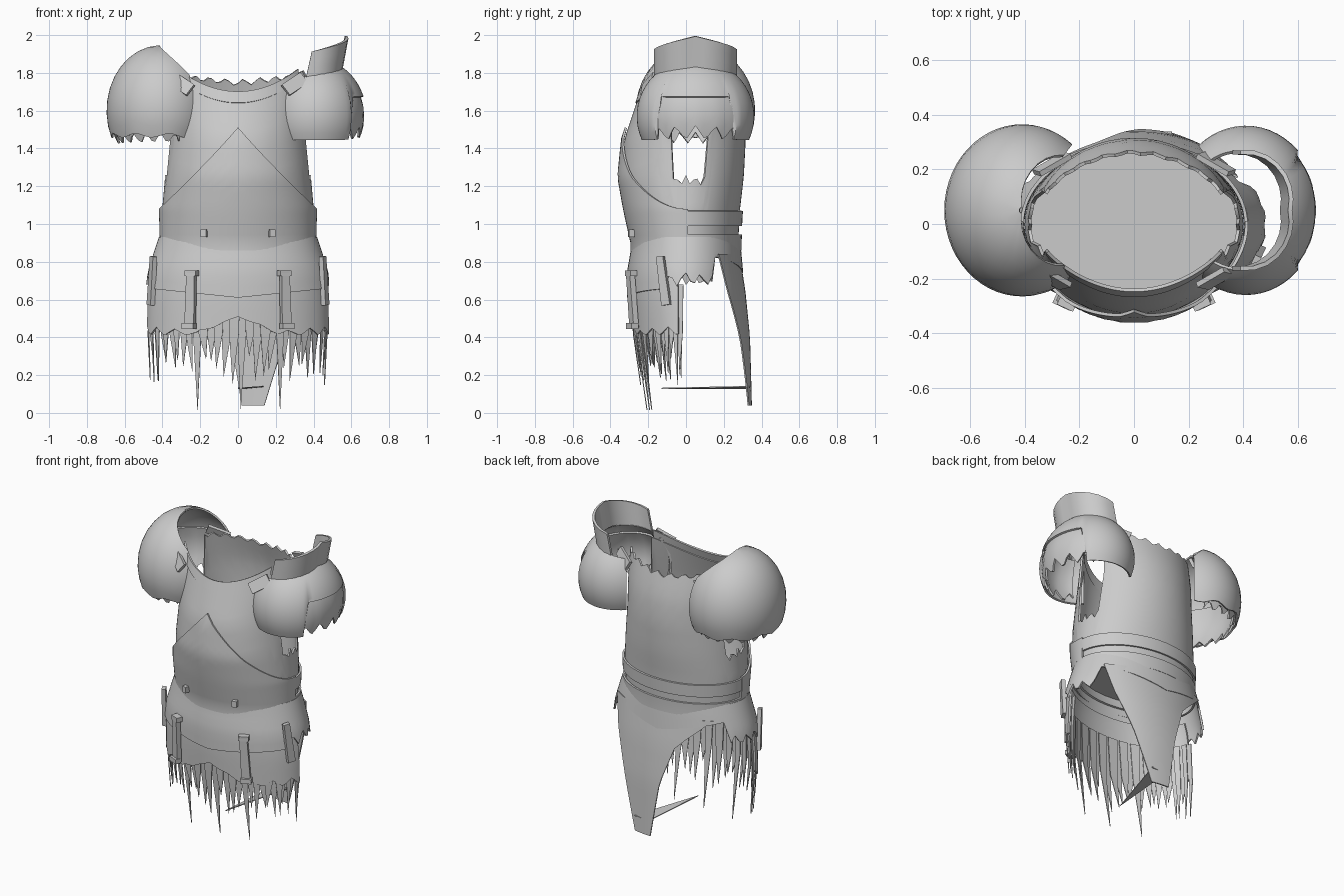
import bpy, bmesh, math, random
from math import sin, cos, pi, radians
from mathutils import Vector, Matrix

random.seed(4)
if "Cube" in bpy.data.objects:
    bpy.data.objects.remove(bpy.data.objects["Cube"], do_unlink=True)

GREY = (0.6, 0.6, 0.6, 1)
steel = bpy.data.materials.new("plain grey")
steel.use_nodes = True
steel.diffuse_color = GREY
steel.node_tree.nodes["Principled BSDF"].inputs["Base Color"].default_value = GREY

# Profiles: height, half width, front depth, back depth
BODY = [(.9, .39, .27, .27), (1.08, .395, .31, .28), (1.25, .38, .34, .30), (1.45, .36, .32, .31),
        (1.6, .36, .27, .30), (1.72, .36, .23, .27), (1.82, .36, .20, .24)]
SKIRT = [(0, .47, .23, .3), (.4, .49, .29, .3), (.6, .485, .30, .3), (.75, .465, .30, .29),
         (.86, .43, .28, .28), (.95, .40, .27, .27)]
# Tail: height, left edge, right edge, depth
TAIL = [(.04, .02, .14, .345), (.4, -.04, .25, .335), (.65, -.13, .34, .31), (.84, -.34, .38, .28)]


def interp(table, z):
    z = min(max(z, table[0][0]), table[-1][0])
    for a, b in zip(table, table[1:]):
        if z <= b[0]:
            k = (z - a[0]) / (b[0] - a[0])
            return [p + (q - p) * k for p, q in zip(a, b)][1:]


def ring(table, t, z, off=0.0):
    w, f, b = interp(table, z)
    s = sin(t)
    return Vector(((w + off) * cos(t), ((f if s < 0 else b) + off) * s, z))


def zig(u, n):
    return abs((u * n) % 1 * 2 - 1)


def finish(name, bm, thick):
    me = bpy.data.meshes.new(name)
    bm.to_mesh(me)
    bm.free()
    me.materials.append(steel)
    ob = bpy.data.objects.new(name, me)
    bpy.context.collection.objects.link(ob)
    bpy.ops.object.select_all(action='DESELECT')
    ob.select_set(True)
    bpy.context.view_layer.objects.active = ob
    if thick:
        mod = ob.modifiers.new("thickness", 'SOLIDIFY')
        mod.thickness = thick
        mod.offset = 0
        bpy.ops.object.convert(target='MESH')
    bpy.ops.object.shade_smooth_by_angle(angle=radians(35))
    return ob


def surface(name, fn, nu, nv, thick=.012, closed=False):
    bm = bmesh.new()
    cols = [[bm.verts.new(fn(i / nu, j / nv)) for j in range(nv + 1)]
            for i in range(nu if closed else nu + 1)]
    for i in range(nu):
        a, b = cols[i], cols[(i + 1) % len(cols)]
        for j in range(nv):
            bm.faces.new((a[j], b[j], b[j + 1], a[j + 1]))
    return finish(name, bm, thick)


def band(name, table, t0, t1, low, high, off=0.0, nu=48, nv=6, thick=.012):
    """Wrapped plate between two edge heights, each a function of angle."""
    def fn(u, v):
        t = radians(t0 + (t1 - t0) * u)
        a, b = low(t), high(t)
        return ring(table, t, a + (b - a) * v, off)
    return surface(name, fn, nu, nv, thick, t1 - t0 == 360)


def flat(name, points, thick=.006):
    bm = bmesh.new()
    bm.faces.new([bm.verts.new(p) for p in points])
    return finish(name, bm, thick)


def box(name, loc, size, rot=(0, 0, 0), taper=1.0):
    bm = bmesh.new()
    bmesh.ops.create_cube(bm, size=1)
    for v in bm.verts:
        if v.co.z > 0:
            v.co.x *= taper
        v.co = Vector(a * b for a, b in zip(v.co, size))
    for axis, angle in zip('XYZ', rot):
        bmesh.ops.rotate(bm, verts=bm.verts, matrix=Matrix.Rotation(radians(angle), 3, axis))
    bmesh.ops.translate(bm, verts=bm.verts, vec=loc)
    return finish(name, bm, 0)


# Torso shell with neck opening and torn arm holes
def neck(t):
    c = abs(cos(t))
    if sin(t) < 0:
        return 1.645 + .13 * (c / .9) ** 2
    return 1.73 + .04 * c + .035 * zig(t, 4)


def torso_top(t):
    s = sin(t)
    if -.2 < s < .35:
        return 1.2 + .06 * zig(s, 6)
    return 1.5 if abs(cos(t)) > .92 else neck(t)


band("torso", BODY, 0, 360, lambda t: .9, torso_top, nu=96, nv=14)
band("lower_breastplate", BODY, -182, 2, lambda t: .94,
     lambda t: 1.51 - .43 * abs(cos(t)), off=.018, nv=10)
band("neck_collar", BODY, -150, -30, lambda t: neck(t) - .005, lambda t: neck(t) + .055, off=.006, nv=2)
band("back_rib", BODY, -8, 188, lambda t: .99, lambda t: 1.07, off=.016, nv=2)
band("belt", BODY, 0, 360, lambda t: .86, lambda t: .945, off=.018, nu=64, nv=2)
flat("waist_floor", [ring(BODY, i * pi / 16, .96, -.01) for i in range(32)])


# Hip plates and hanging skirt
def hip_edge(t):
    s = sin(t)
    if s < -.35:
        return .61 + .05 * abs(cos(t))
    if s < .5:
        return .67 + .07 * zig(t, 4)
    return .74 + .1 * abs(cos(t))


band("hip_plate", SKIRT, 0, 360, hip_edge, lambda t: .93, off=.006, nu=80)
band("under_skirt", SKIRT, -172, -8,
     lambda t: .51 - .1 * min(1, abs(cos(t)) * 2.2) + .05 * zig(t, 3) * abs(cos(t)),
     lambda t: .82, off=-.008, nu=60)

bm = bmesh.new()
COUNT = 34
for i in range(COUNT):
    t = radians(-176 + 172 * (i + .5) / COUNT)
    tip = random.uniform(.14, .3)
    if i in (11, 17, 22):
        tip = .015
    half = radians(random.uniform(3.2, 4.6))
    off = -.012 - .014 * (i % 2)
    a, b = (ring(SKIRT, t + k * half, .68, off) for k in (-1, 1))
    c, d = (ring(SKIRT, t + k * half * .75, .42, off) for k in (-1, 1))
    e = ring(SKIRT, t + random.uniform(-.04, .04), tip, off)
    a, b, c, d, e = (bm.verts.new(p) for p in (a, b, c, d, e))
    bm.faces.new((a, b, d, c))
    bm.faces.new((c, d, e))
finish("skirt_strips", bm, .005)


def tail(u, v):
    z = .04 + .8 * v
    left, right, depth = interp(TAIL, z)
    x = left + (right - left) * u
    return x, depth * math.sqrt(1 - (x / .48) ** 2), z


surface("back_tail", tail, 12, 12, .008)
flat("loose_thread", [(.14, .34, .14), (.04, .34, .13), (0, -.13, .13)])

# Tabs, rivets and shoulder straps, mirrored
for side, word in ((1, "left"), (-1, "right")):
    box(word + "_front_tab", (side * .25, -.285, .6), (.055, .03, .3), (3, -side * 3, side * 25), .85)
    box(word + "_tab_cap", (side * .245, -.29, .74), (.065, .04, .03), (0, 0, side * 25))
    box(word + "_tab_end", (side * .26, -.285, .46), (.068, .04, .03), (0, 0, side * 25))
    box(word + "_side_tab", (side * .455, -.12, .7), (.05, .025, .26), (0, -side * 8, side * 65), .8)
    box(word + "_rivet", (side * .18, -.29, .95), (.03, .03, .04), (0, 0, side * 15))
    box(word + "_shoulder_strap", (side * .3, -.2, 1.74), (.13, .02, .07), (-25, -side * 30, side * 30))
    box(word + "_back_strap", (side * .3, .22, 1.76), (.14, .02, .06), (20, -side * 20, -side * 30))


# Shoulder guards: partial domes whose edges follow angle rules
def dome_point(side, centre_z, radii, a, lat, scale=1.0):
    rx, ry, rz = (r * scale for r in radii)
    return Vector((side * (.41 + rx * cos(a) * cos(lat)), .05 + ry * sin(a) * cos(lat),
                   centre_z + rz * sin(lat)))


def dome(name, side, centre_z, radii, spread, low, high, scale=1.0, nu=40, nv=10):
    def fn(u, v):
        deg = spread * (2 * u - 1)
        lat = low(deg) + (high(deg) - low(deg)) * v
        return dome_point(side, centre_z, radii, radians(deg), radians(lat), scale)
    return surface(name, fn, nu, nv)


RIGHT = (-1, 1.6, (.28, .31, .34))
LEFT = (1, 1.57, (.265, .305, .3))


def left_rim(d):
    return 60 - 20 * abs(d) / 130


dome("right_shoulder_guard", *RIGHT, 130, lambda d: -20 - 5 * zig(d, 1 / 40),
     lambda d: 88 if abs(d) < 80 else 88 - 1.1 * (abs(d) - 80))
dome("right_shoulder_lining", *RIGHT, 115, lambda d: -33 + 12 * zig(d, 1 / 18),
     lambda d: 20, scale=.94, nu=50, nv=4)
dome("left_shoulder_guard", *LEFT, 130, lambda d: 20 if abs(d) < 42 else -24, left_rim)
dome("left_shoulder_lining", *LEFT, 115, lambda d: -26 + 16 * zig(d, 1 / 22),
     lambda d: 34, scale=.95, nu=50, nv=4)


# Upright crest standing on the left guard's rim
def crest(u, v):
    deg = 105 * (2 * u - 1)
    p = dome_point(*LEFT, radians(deg), radians(left_rim(deg)))
    p.z += v * (.165 - .03 * abs(deg) / 105)
    p.x += .03 * v
    return p


surface("left_shoulder_crest", crest, 14, 3, .016)
